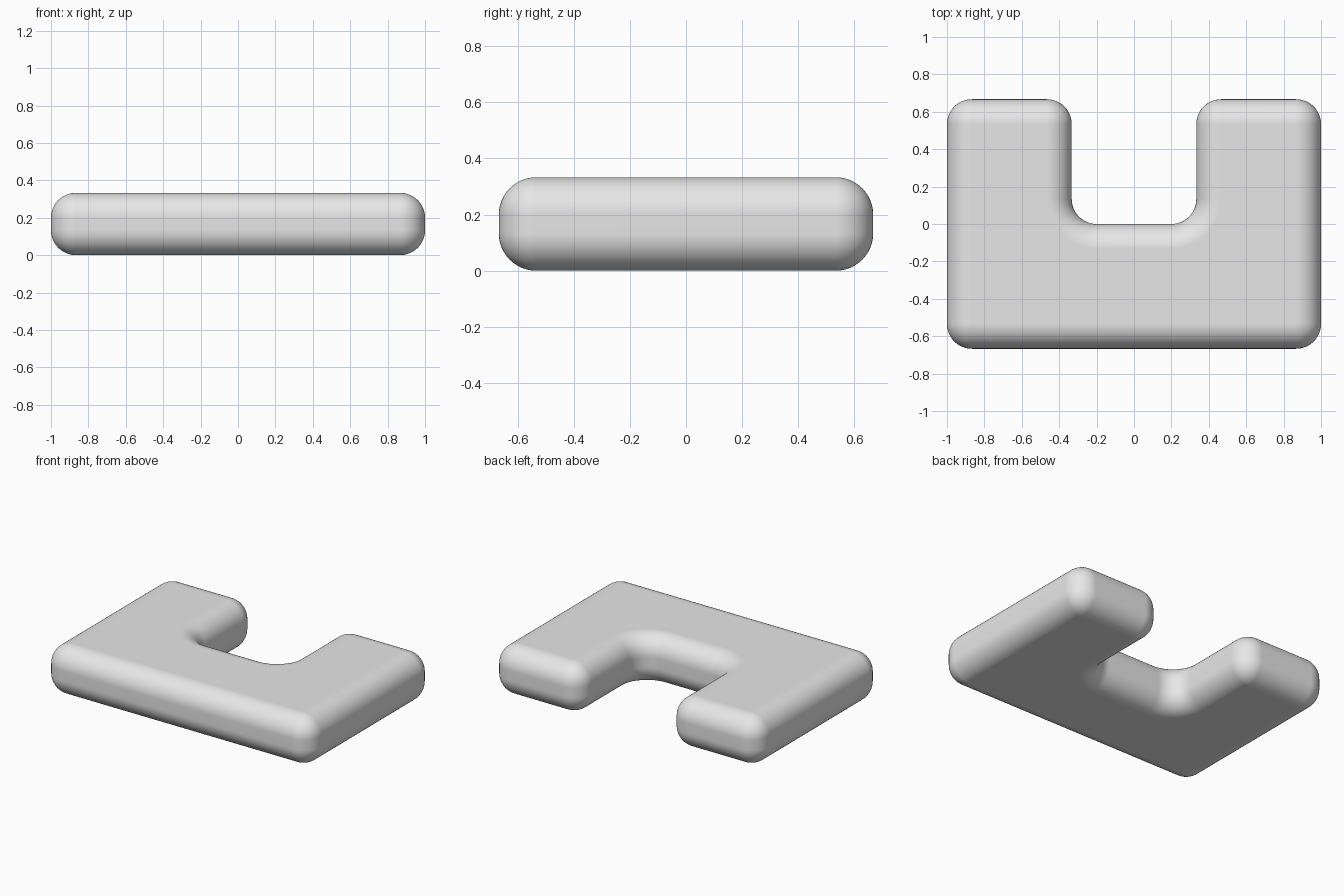
import bpy
import bmesh
from math import sin, cos, pi
from mathutils import Vector

if "Cube" in bpy.data.objects:
    bpy.data.objects.remove(bpy.data.objects["Cube"])

RADIUS = 0.133
HEIGHT = 0.333
STEPS = 12

# Plan of the U block, counter-clockwise
outline = [(-1, -0.667), (1, -0.667), (1, 0.667), (0.333, 0.667),
           (0.333, 0), (-0.333, 0), (-0.333, 0.667), (-1, 0.667)]
corners = [Vector(p) for p in outline]


def rounded_outline(inset):
    """Filleted outline moved inwards by the inset."""
    points = []
    for i, corner in enumerate(corners):
        incoming = (corner - corners[i - 1]).normalized()
        outgoing = (corners[(i + 1) % len(corners)] - corner).normalized()
        convex = incoming.cross(outgoing) > 0
        centre = corner + (outgoing - incoming) * RADIUS
        reach = RADIUS - inset if convex else RADIUS + inset
        for s in range(STEPS + 1):
            a = s / STEPS * pi / 2
            points.append(centre + (incoming * sin(a) - outgoing * cos(a)) * reach)
    return points


# Rounded rim from the underside to the top: (inset, height)
angles = [s / STEPS * pi / 2 for s in range(STEPS + 1)]
lower = [(RADIUS * (1 - sin(a)), RADIUS * (1 - cos(a))) for a in angles]
levels = lower + [(inset, HEIGHT - z) for inset, z in reversed(lower)]

bm = bmesh.new()
rings = [[bm.verts.new((p.x, p.y, z)) for p in rounded_outline(inset)]
         for inset, z in levels]
for low, high in zip(rings, rings[1:]):
    for i in range(len(low)):
        bm.faces.new((low[i - 1], low[i], high[i], high[i - 1]))
bm.faces.new(rings[-1])
bm.faces.new(rings[0][::-1])
bmesh.ops.remove_doubles(bm, verts=bm.verts[:], dist=0.0005)
bmesh.ops.recalc_face_normals(bm, faces=bm.faces[:])

mesh = bpy.data.meshes.new("u_block")
bm.to_mesh(mesh)
bm.free()
block = bpy.data.objects.new("u_block", mesh)
bpy.context.collection.objects.link(block)

# Plain grey
grey = bpy.data.materials.new("light_grey")
grey.use_nodes = True
colour = (0.8, 0.8, 0.8, 1)
grey.diffuse_color = colour
grey.node_tree.nodes["Principled BSDF"].inputs["Base Color"].default_value = colour
mesh.materials.append(grey)

# Smooth rims with level top and underside
bpy.ops.object.select_all(action="DESELECT")
block.select_set(True)
bpy.context.view_layer.objects.active = block
bpy.ops.object.shade_smooth_by_angle()
block.modifiers.new("level_faces", "WEIGHTED_NORMAL")
